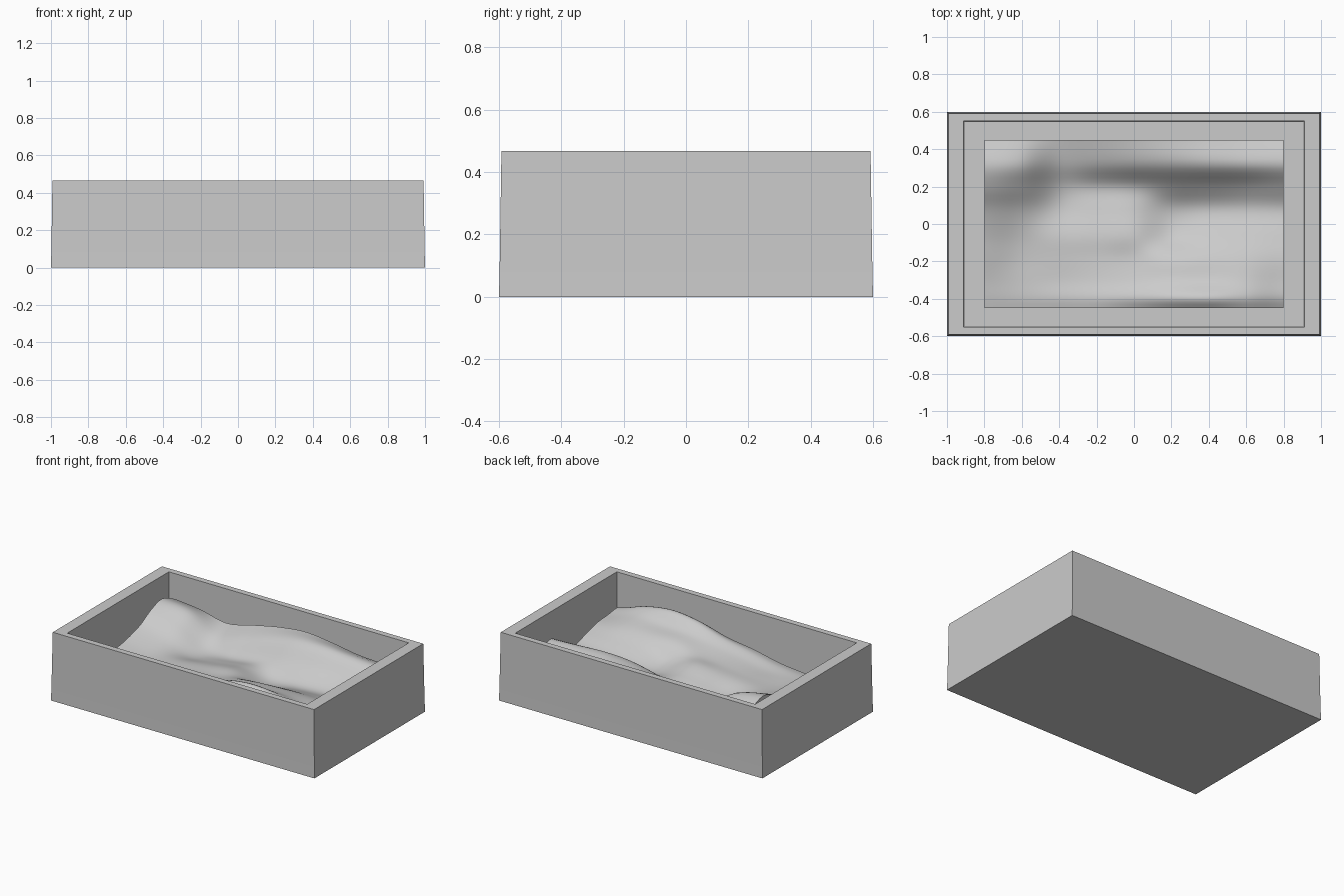
import bpy
import bmesh

old = bpy.data.objects.get("Cube")
if old:
    bpy.data.objects.remove(old, do_unlink=True)

grey = bpy.data.materials.new("plain grey")
grey.use_nodes = True
grey.diffuse_color = (0.6, 0.6, 0.6, 1)
grey.node_tree.nodes["Principled BSDF"].inputs["Base Color"].default_value = grey.diffuse_color


def finish(bm, name):
    bmesh.ops.recalc_face_normals(bm, faces=bm.faces)
    mesh = bpy.data.meshes.new(name)
    bm.to_mesh(mesh)
    bm.free()
    mesh.materials.append(grey)
    obj = bpy.data.objects.new(name, mesh)
    bpy.context.collection.objects.link(obj)
    return obj


def ring(bm, half_x, half_y, z):
    corners = ((-1, -1), (1, -1), (1, 1), (-1, 1))
    return [bm.verts.new((sx * half_x, sy * half_y, z)) for sx, sy in corners]


def bridge(bm, low, high):
    n = len(low)
    for i in range(n):
        j = (i + 1) % n
        bm.faces.new((low[i], low[j], high[j], high[i]))


# Floor slab
FLOOR, RIM = 0.08, 0.467
bm = bmesh.new()
bottom, top = ring(bm, 1, 0.6, 0), ring(bm, 0.998, 0.598, FLOOR)
bridge(bm, bottom, top)
bm.faces.new(bottom)
bm.faces.new(top)
finish(bm, "floor_slab")

# Wall frame, thinning slightly towards the rim
bm = bmesh.new()
rings = [ring(bm, 0.998, 0.598, FLOOR), ring(bm, 0.992, 0.592, RIM),
         ring(bm, 0.911, 0.551, RIM), ring(bm, 0.905, 0.545, FLOOR)]
for i in range(len(rings)):
    bridge(bm, rings[i], rings[(i + 1) % len(rings)])
finish(bm, "wall_frame")

# Sand heights in hundredths: each row runs left to right along x, rows go front to back
ROW_Y = (-0.45, -0.39, -0.3, -0.18, -0.06, 0.08, 0.2, 0.32, 0.45)
HEIGHTS = (
    (21, 21, 23, 27, 30, 35, 37, 35, 29),
    (22, 22, 24, 28, 32, 38, 40, 37, 31),
    (23, 22, 23, 26, 29, 33, 34, 34, 30),
    (25, 22, 23, 25, 27, 30, 31, 31, 29),
    (27, 23, 23, 25, 27, 22, 25, 26, 26),
    (31, 26, 20, 22, 24, 20, 21, 22, 23),
    (37, 32, 21, 21, 24, 27, 28, 28, 29),
    (40, 37, 26, 29, 34, 38, 39, 38, 37),
    (35, 33, 29, 33, 37, 39, 37, 34, 33),
)


def smooth_sample(values, t):
    """Catmull-Rom value at index position t."""
    last = len(values) - 1
    i = min(int(t), last - 1)
    f = t - i
    a, b, c, d = (values[min(max(k, 0), last)] for k in range(i - 1, i + 3))
    return b + f * (c - a + f * (2 * a - 5 * b + 4 * c - d + f * (3 * (b - c) + d - a))) / 2


# Rolling sand surface with a skirt down to the floor
NX, NY = 64, 40
bm = bmesh.new()
grid = []
for j in range(NY + 1):
    t = j / NY * (len(ROW_Y) - 1)
    y = smooth_sample(ROW_Y, t)
    line = []
    for i in range(NX + 1):
        u = i / NX
        column = [smooth_sample(row, u * (len(row) - 1)) for row in HEIGHTS]
        line.append(bm.verts.new((-0.8 + 1.6 * u, y, smooth_sample(column, t) / 100)))
    grid.append(line)
for j in range(NY):
    for i in range(NX):
        bm.faces.new((grid[j][i], grid[j][i + 1], grid[j + 1][i + 1], grid[j + 1][i]))
border = (grid[0][:-1] + [line[-1] for line in grid[:-1]]
          + grid[-1][:0:-1] + [line[0] for line in grid[:0:-1]])
skirt = [bm.verts.new((v.co.x, v.co.y, FLOOR)) for v in border]
bridge(bm, skirt, border)
sand = finish(bm, "sand")
bpy.context.view_layer.objects.active = sand
sand.select_set(True)
bpy.ops.object.shade_smooth_by_angle()
